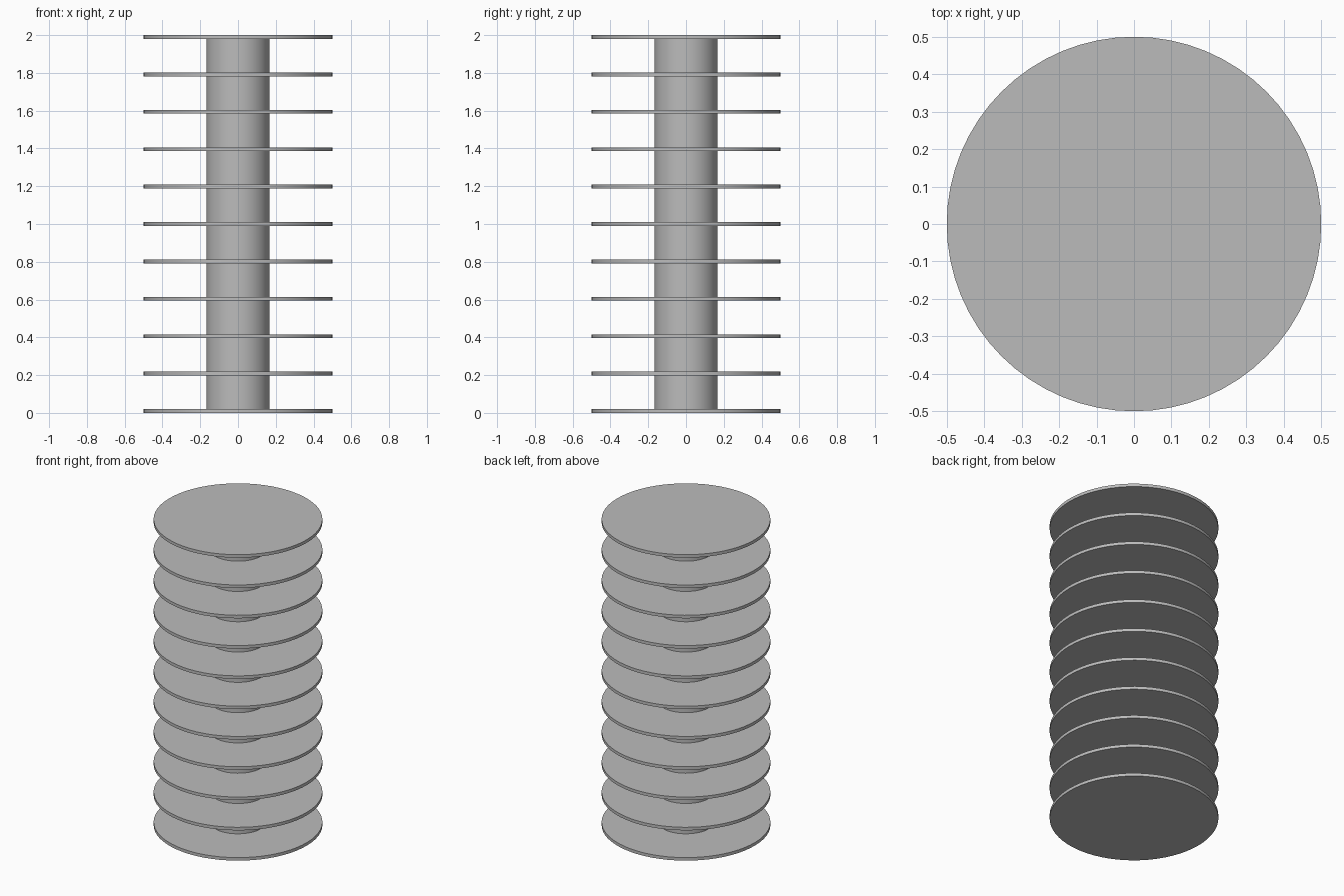
import bpy
import math

cube = bpy.data.objects.get("Cube")
if cube:
    bpy.data.objects.remove(cube, do_unlink=True)

HEIGHT = 2.0
DISC_COUNT = 11
DISC_RADIUS = 0.5
DISC_THICKNESS = 0.02
CORE_RADIUS = 0.167

grey = bpy.data.materials.new("plain_grey")
grey.use_nodes = True
grey.diffuse_color = (0.5, 0.5, 0.5, 1)
grey.node_tree.nodes["Principled BSDF"].inputs["Base Color"].default_value = (0.5, 0.5, 0.5, 1)


def cylinder(name, radius, bottom, top):
    bpy.ops.mesh.primitive_cylinder_add(
        vertices=64, radius=radius, depth=top - bottom,
        location=(0, 0, (bottom + top) / 2))
    obj = bpy.context.object
    obj.name = name
    obj.data.materials.append(grey)
    bpy.ops.object.shade_smooth_by_angle(angle=math.radians(30))
    return obj


# Central column, ending inside the two end discs
cylinder("core_column", CORE_RADIUS, DISC_THICKNESS / 2, HEIGHT - DISC_THICKNESS / 2)

# Evenly spaced discs from the base to the top
spacing = (HEIGHT - DISC_THICKNESS) / (DISC_COUNT - 1)
for i in range(DISC_COUNT):
    bottom = i * spacing
    cylinder(f"disc_{i + 1}", DISC_RADIUS, bottom, bottom + DISC_THICKNESS)
